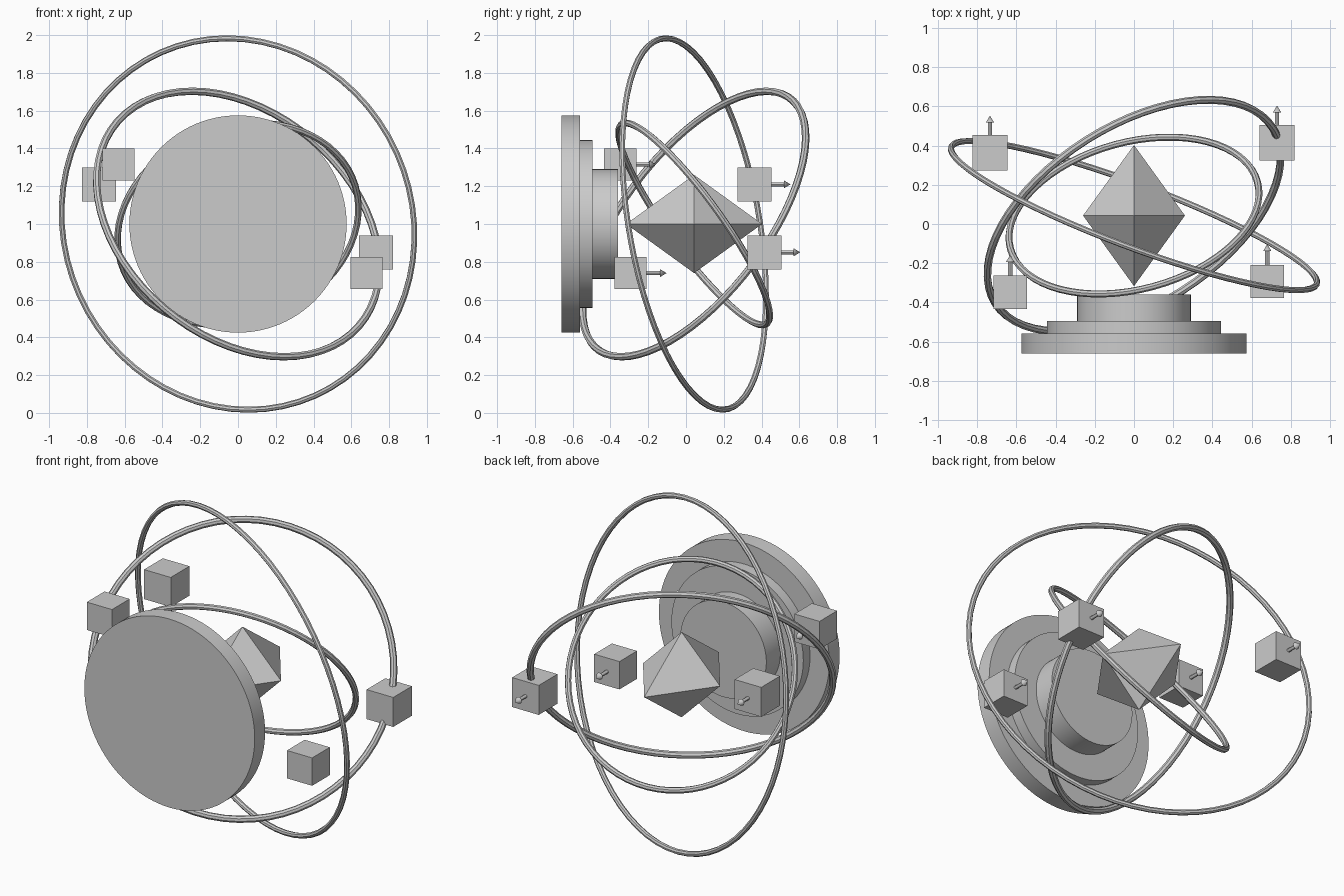
import bpy
from math import radians
from mathutils import Vector

if "Cube" in bpy.data.objects:
    bpy.data.objects.remove(bpy.data.objects["Cube"], do_unlink=True)

# One plain grey for everything
GREY = (0.6, 0.6, 0.6, 1.0)
grey = bpy.data.materials.new("plain_grey")
grey.use_nodes = True
grey.diffuse_color = GREY
grey.node_tree.nodes["Principled BSDF"].inputs["Base Color"].default_value = GREY

CENTRE = Vector((0, 0.043, 1.0))


def finish(name, smooth=False):
    ob = bpy.context.object
    ob.name = ob.data.name = name
    ob.data.materials.clear()
    ob.data.materials.append(grey)
    if smooth:
        bpy.ops.object.shade_smooth_by_angle(angle=radians(30))
    return ob


def rod(name, x, z, y0, y1, r0, r1, sides):
    """Cylinder or cone running along +y from y0 to y1."""
    bpy.ops.mesh.primitive_cone_add(
        vertices=sides, radius1=r0, radius2=r1, depth=y1 - y0,
        location=(x, (y0 + y1) / 2, z), rotation=(radians(-90), 0, 0))
    return finish(name, smooth=True)


# Stepped round base, upright against the front
for name, radius, y0, y1 in (("base_plate", 0.575, -0.66, -0.56),
                             ("middle_step", 0.445, -0.56, -0.495),
                             ("inner_step", 0.29, -0.495, -0.36)):
    rod(name, 0, 1.0, y0, y1, radius, radius, 96)

# Stretched octahedral crystal in the middle
bpy.ops.mesh.primitive_cone_add(vertices=4, radius1=1, radius2=0, depth=1)
bpy.ops.object.delete()
tips = [(1, 0, 0), (0, 1, 0), (-1, 0, 0), (0, -1, 0), (0, 0, 1), (0, 0, -1)]
faces = [f for i in range(4) for f in ((i, (i + 1) % 4, 4), ((i + 1) % 4, i, 5))]
mesh = bpy.data.meshes.new("crystal")
mesh.from_pydata([CENTRE + Vector((x * 0.26, y * 0.36, z * 0.26)) for x, y, z in tips],
                 [], faces)
crystal = bpy.data.objects.new("crystal", mesh)
bpy.context.collection.objects.link(crystal)
mesh.materials.append(grey)

# Three tilted rings, each given by its axis
for name, axis, radius, tube in (("outer_ring", (0.347, 0.924, 0.16), 0.996, 0.016),
                                 ("middle_ring", (0.449, -0.709, 0.544), 0.8375, 0.02),
                                 ("inner_ring", (-0.214, 0.79, 0.574), 0.653, 0.018)):
    bpy.ops.mesh.primitive_torus_add(
        major_radius=radius, minor_radius=tube, major_segments=64, minor_segments=8,
        location=CENTRE, rotation=Vector(axis).to_track_quat('Z', 'Y').to_euler())
    finish(name)

# Four cubes, each with a small arrow pointing backward
for name, x, y, z, size in (("upper_back", -0.735, 0.363, 1.21, 0.18),
                            ("upper_front", -0.632, -0.348, 1.315, 0.17),
                            ("lower_back", 0.73, 0.415, 0.85, 0.18),
                            ("lower_front", 0.68, -0.293, 0.74, 0.17)):
    bpy.ops.mesh.primitive_cube_add(size=size, location=(x, y, z))
    finish(name + "_cube")
    rod(name + "_arrow_shaft", x, z, y, y + 0.165, 0.011, 0.011, 12)
    rod(name + "_arrow_head", x, z, y + 0.155, y + 0.19, 0.021, 0, 12)
